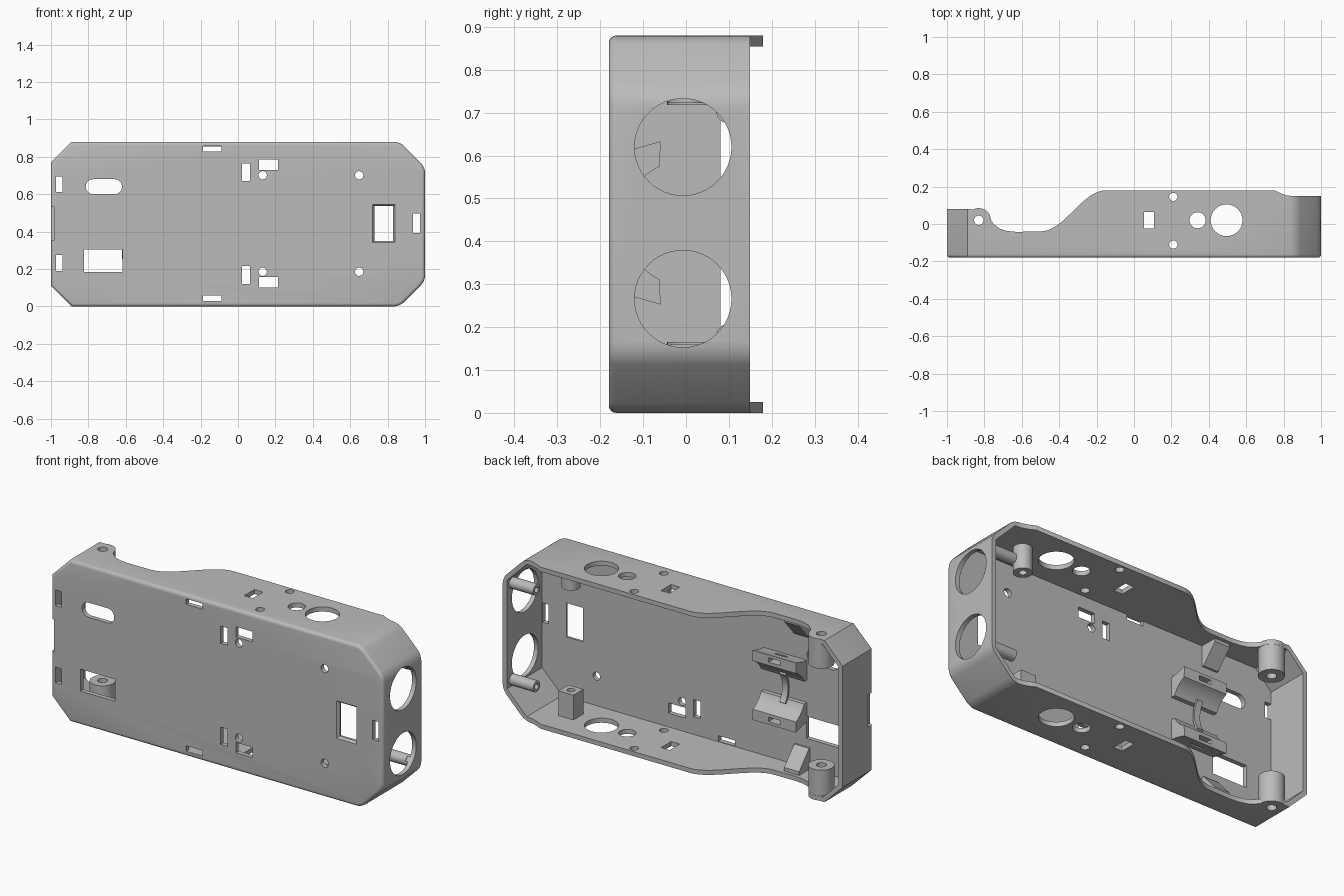
import bpy, bmesh
from math import cos, sin, pi, radians
from mathutils import Vector

cube = bpy.data.objects.get("Cube")
if cube:
    bpy.data.objects.remove(cube)

grey = bpy.data.materials.new("plain_grey")
grey.use_nodes = True
grey.diffuse_color = (0.5, 0.5, 0.5, 1)
grey.node_tree.nodes["Principled BSDF"].inputs["Base Color"].default_value = (0.5, 0.5, 0.5, 1)

MID = 0.443          # mirror height of the repeated features
FLOOR = -0.155       # inside of the front plate
PLACE = {"x": lambda a, b, t: (t, a, b),
         "y": lambda a, b, t: (a, t, b),
         "z": lambda a, b, t: (a, b, t)}


def finish(name, bm):
    bmesh.ops.recalc_face_normals(bm, faces=bm.faces)
    mesh = bpy.data.meshes.new(name)
    bm.to_mesh(mesh)
    bm.free()
    mesh.materials.append(grey)
    ob = bpy.data.objects.new(name, mesh)
    bpy.context.collection.objects.link(ob)
    return ob


def prism_bm(pts, axis, lo, hi):
    bm = bmesh.new()
    put = PLACE[axis]
    ends = [[bm.verts.new(put(a, b, t)) for a, b in pts] for t in (lo, hi)]
    bm.faces.new(ends[0])
    bm.faces.new(ends[1])
    for i in range(len(pts)):
        j = (i + 1) % len(pts)
        bm.faces.new((ends[0][i], ends[0][j], ends[1][j], ends[1][i]))
    bmesh.ops.recalc_face_normals(bm, faces=bm.faces)
    return bm


def prism(name, pts, axis, lo, hi):
    return finish(name, prism_bm(pts, axis, lo, hi))


def arc(a, b, r, start=0, end=360, n=32):
    full = end - start == 360
    angles = [radians(start + (end - start) * i / n) for i in range(n + (not full))]
    return [(a + r * cos(t), b + r * sin(t)) for t in angles]


def rect(a, b, w, h):
    return [(a - w / 2, b - h / 2), (a + w / 2, b - h / 2),
            (a + w / 2, b + h / 2), (a - w / 2, b + h / 2)]


def boolean(ob, tool, operation="DIFFERENCE"):
    mod = ob.modifiers.new("cut", "BOOLEAN")
    mod.operation, mod.solver, mod.object = operation, "EXACT", tool
    bpy.context.view_layer.objects.active = ob
    bpy.ops.object.modifier_apply(modifier=mod.name)
    bpy.data.objects.remove(tool)


def cut(ob, pts, axis, lo, hi):
    boolean(ob, prism("cutter", pts, axis, lo, hi))


def add(ob, pts, axis, lo, hi):
    boolean(ob, prism("addition", pts, axis, lo, hi), "UNION")


# Tray: octagonal block with rounded right corners and a softened front edge
outline = [(-0.89, 0), (0.865, 0), (1, 0.135), (1, 0.745),
           (0.865, 0.88), (-0.89, 0.88), (-1, 0.77), (-1, 0.11)]
bm = prism_bm(outline, "y", -0.18, 0.18)
corners = [e for e in bm.edges if all(v.co.x > 0.5 for v in e.verts)
           and abs(e.verts[0].co.y - e.verts[1].co.y) > 0.1]
bmesh.ops.bevel(bm, geom=corners, offset=0.03, segments=4, profile=0.5, affect="EDGES")
rim = [e for e in bm.edges if all(v.co.y < -0.17 for v in e.verts)]
bmesh.ops.bevel(bm, geom=rim, offset=0.017, segments=4, profile=0.5, affect="EDGES")
tray = finish("tray", bm)

# Hollow it from the back
inner = [(-0.88, 0.025), (0.855, 0.025), (0.975, 0.145), (0.975, 0.735),
         (0.855, 0.855), (-0.88, 0.855), (-0.975, 0.76), (-0.975, 0.12)]
cut(tray, inner, "y", FLOOR, 0.3)

# Sweeping back edge of the side walls
swoop = [(-0.5 + 0.35 * i / 16, 0.07 - 0.11 * cos(pi * i / 16)) for i in range(17)]
edge = ([(-1.1, 0.08), (-0.89, 0.08), (-0.86, 0.078)] + arc(-0.83, 0.02, 0.065, 105, 0, 10)
        + [(-0.75, 0), (-0.72, -0.024), (-0.68, -0.037), (-0.63, -0.042)] + swoop
        + [(0.75, 0.181), (0.78, 0.166), (0.815, 0.153), (0.85, 0.149), (1.1, 0.149)])
cut(tray, edge + [(1.1, 0.4), (-1.1, 0.4)], "z", -0.1, 1)

# Mirrored fittings on the lower and upper walls
for side in (-1, 1):
    def z(h):
        return MID + side * (0.44 - h) if side > 0 else h

    def span(h0, h1):
        return sorted((z(h0), z(h1)))

    add(tray, arc(-0.83, 0.02, 0.064), "z", *span(0.012, 0.165))     # screw boss
    gusset = [(-0.17, z(0.012)), (-0.06, z(0.012)), (-0.06, z(0.045)), (-0.145, z(0.14)), (-0.17, z(0.14))]
    add(tray, gusset, "x", -0.64, -0.55)
    post = rect(0.69, 0.005, 0.09, 0.085) if side < 0 else arc(0.69, 0.005, 0.047)
    add(tray, post, "z", *span(0.012, 0.16))
    cut(tray, arc(0.69, 0.005, 0.02, n=16), "z", *span(0.06, 0.2))
    add(tray, arc(0.1, z(0.178), 0.03, n=24), "x", 0.83, 0.985)      # end tube
    cut(tray, arc(0.1, z(0.178), 0.015, n=16), "x", 0.8, 0.95)
    cut(tray, arc(-0.007, MID + side * 0.177, 0.113, n=48), "x", 0.96, 1.1)

# Holes through both side walls
for x, y, r in ((-0.83, 0.02, 0.025), (0.21, 0.145, 0.022), (0.21, -0.11, 0.022),
                (0.34, 0.02, 0.043), (0.495, 0.02, 0.085)):
    cut(tray, arc(x, y, r), "z", -0.1, 1)
cut(tray, rect(0.08, 0.02, 0.052, 0.087), "z", -0.1, 1)

# Front plate slots and screw holes
for x, off, w, h in ((-0.956, 0.21, 0.036, 0.085), (-0.137, 0.4, 0.1, 0.03),
                     (0.043, 0.275, 0.042, 0.094), (0.163, 0.315, 0.1, 0.056)):
    for side in (-1, 1):
        cut(tray, rect(x, MID + side * off, w, h), "y", -0.3, FLOOR + 0.01)
for x in (0.132, 0.648):
    for side in (-1, 1):
        cut(tray, arc(x, MID + side * 0.258, 0.022), "y", -0.3, FLOOR + 0.01)
for x, h, w, d in ((0.955, 0.445, 0.038, 0.105), (-0.72, 0.245, 0.207, 0.12), (0.78, 0.443, 0.1, 0.185)):
    cut(tray, rect(x, h, w, d), "y", -0.3, FLOOR + 0.01)
pill = arc(-0.774, 0.64, 0.04, 90, 270, 16) + arc(-0.66, 0.64, 0.04, -90, 90, 16)
cut(tray, pill, "y", -0.3, FLOOR + 0.01)
cut(tray, rect(-1.04, 0.443, 0.116, 0.175), "y", -0.3, -0.14)        # end notch

# Sloped border of the switch window
bm = prism_bm(rect(0.78, 0.443, 0.135, 0.22), "y", -0.19, -0.165)
centre = Vector((0.78, 0, 0.443))
for v in bm.verts:
    if v.co.y > -0.17:
        v.co.x = centre.x + (v.co.x - centre.x) * 0.72
        v.co.z = centre.z + (v.co.z - centre.z) * 0.82
boolean(tray, finish("cutter", bm))

# Curved cradle on the floor, made of two jaws with slots and a strap
for side, name in ((-1, "lower_cradle_jaw"), (1, "upper_cradle_jaw")):
    hollow = [(-0.145 * cos(t), MID + side * 0.145 * sin(t))
              for t in [radians(25 + 40.5 * i / 10) for i in range(11)]]
    jaw = prism(name, hollow + [(-0.06, MID + side * 0.19), (-0.12, MID + side * 0.173),
                                (-0.16, MID + side * 0.168), (-0.16, MID + side * 0.061)],
                "x", -0.62, -0.36)
    cut(jaw, rect(-0.49, MID + side * 0.162, 0.07, 0.024), "y", -0.13, 0)
strap_out = arc(0, MID, 0.146, 145, 215, 14)
strap_in = arc(0, MID, 0.135, 215, 145, 14)
prism("cradle_strap", strap_out + strap_in, "x", -0.52, -0.485)

for ob in bpy.context.scene.objects:
    if ob.type == "MESH":
        bpy.context.view_layer.objects.active = ob
        bpy.ops.object.select_all(action="DESELECT")
        ob.select_set(True)
        bpy.ops.object.shade_smooth_by_angle(angle=radians(30))
